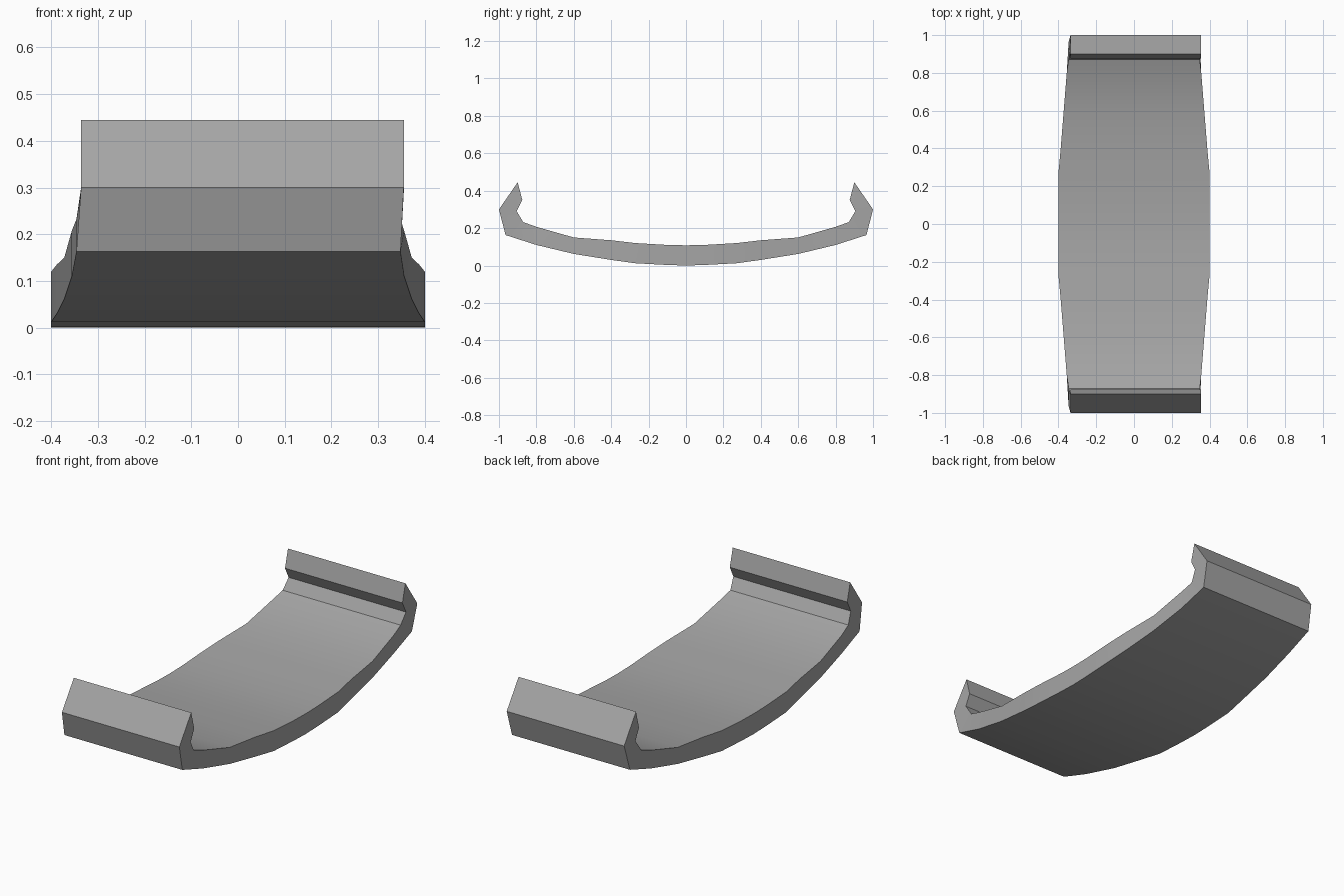
import bpy, bmesh, math

cube = bpy.data.objects.get("Cube")
if cube:
    bpy.data.objects.remove(cube, do_unlink=True)

grey = bpy.data.materials.new("mid grey")
grey.use_nodes = True
colour = (0.38, 0.38, 0.38, 1)
grey.diffuse_color = colour
grey.node_tree.nodes["Principled BSDF"].inputs["Base Color"].default_value = colour

# Half of the profile: outer (y, z), inner (y, z), left x, right x
half = [
    ((0.10, 0.003), (0.10, 0.11), -0.40, 0.40),
    ((0.27, 0.012), (0.27, 0.12), -0.40, 0.40),
    ((0.40, 0.03), (0.40, 0.135), -0.388, 0.388),
    ((0.60, 0.062), (0.60, 0.15), -0.372, 0.372),
    ((0.80, 0.11), (0.80, 0.207), -0.356, 0.356),
    ((0.965, 0.163), (0.87, 0.232), -0.346, 0.348),   # floor end
    ((1.00, 0.30), (0.905, 0.29), -0.336, 0.355),     # clip bend
    ((0.90, 0.445), (0.875, 0.35), -0.336, 0.355),    # clip tip
]
middle = ((0, 0), (0, 0.108), -0.40, 0.40)


def mirrored(station):
    (oy, oz), (iy, iz), left, right = station
    return (-oy, oz), (-iy, iz), left, right


stations = [mirrored(s) for s in reversed(half)] + [middle] + half

# Curved plate with a hooked clip at each end, swept through the stations
bm = bmesh.new()
rings = []
for outer, inner, left, right in stations:
    corners = [(left, *outer), (right, *outer), (right, *inner), (left, *inner)]
    rings.append([bm.verts.new(c) for c in corners])
for a, b in zip(rings, rings[1:]):
    for i in range(4):
        j = (i + 1) % 4
        bm.faces.new((a[i], a[j], b[j], b[i]))
bm.faces.new(rings[0])
bm.faces.new(rings[-1])
bmesh.ops.recalc_face_normals(bm, faces=bm.faces)

mesh = bpy.data.meshes.new("curved_clip_plate")
bm.to_mesh(mesh)
bm.free()
mesh.materials.append(grey)
plate = bpy.data.objects.new("curved_clip_plate", mesh)
bpy.context.collection.objects.link(plate)

# Smooth the bow, keep the clip edges crisp
bpy.ops.object.select_all(action="DESELECT")
plate.select_set(True)
bpy.context.view_layer.objects.active = plate
bpy.ops.object.shade_smooth_by_angle(angle=math.radians(25))
